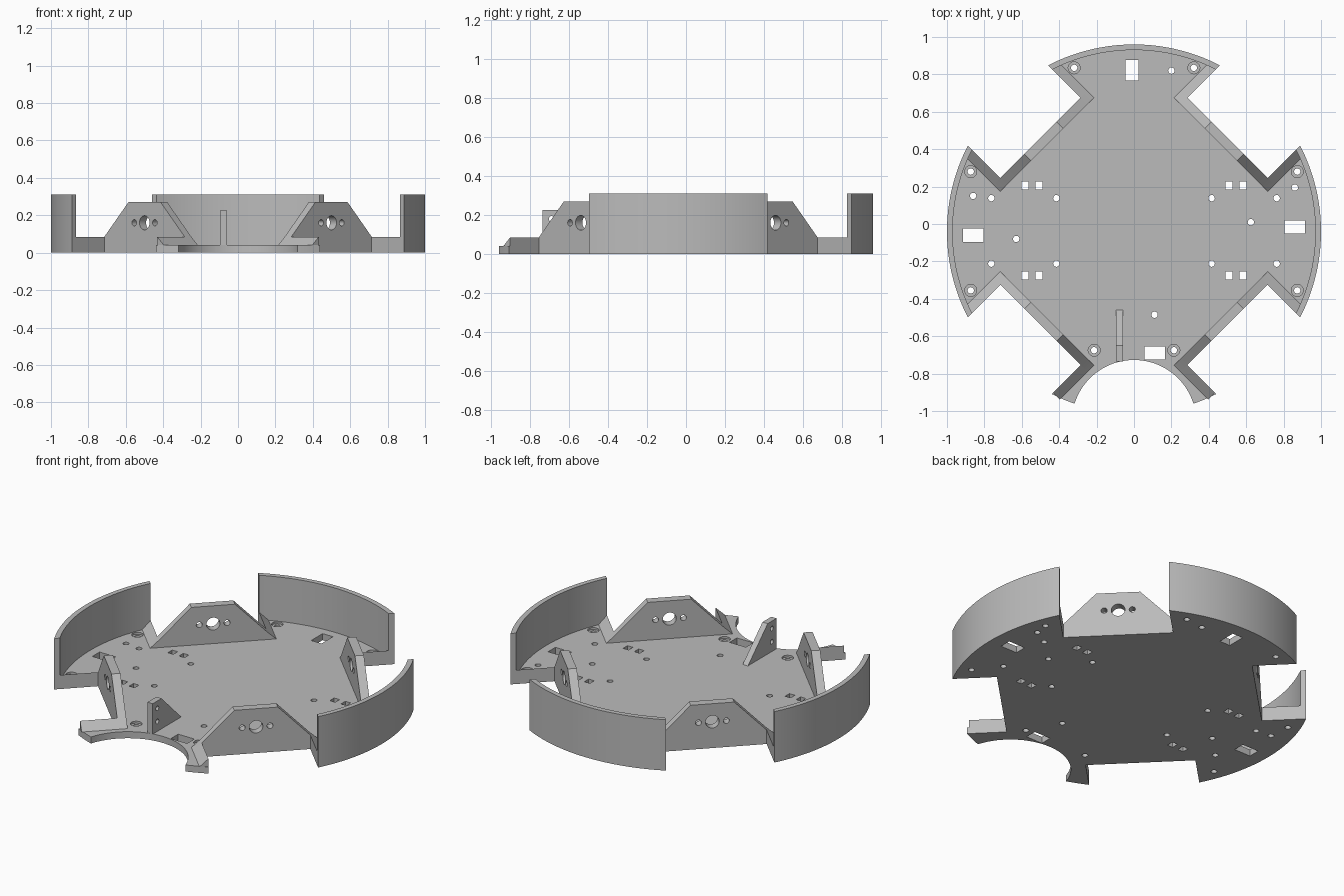
import bpy, bmesh
from math import sin, cos, radians, pi, asin, degrees

old = bpy.data.objects.get("Cube")
if old:
    bpy.data.objects.remove(old, do_unlink=True)

grey = bpy.data.materials.new("plastic grey")
grey.use_nodes = True
colour = (0.5, 0.5, 0.5, 1)
grey.diffuse_color = colour
grey.node_tree.nodes["Principled BSDF"].inputs["Base Color"].default_value = colour

CY = -0.04                 # centre of the round body
R, R_IN = 1.0, 0.97        # rim radii
T, LOW, TOP = 0.04, 0.085, 0.31
NOTCH_U, NOTCH_V, WALL = 0.707, 0.304, 0.05


def circle(x, y, r, n=24):
    return [(x + r * cos(2 * pi * i / n), y + r * sin(2 * pi * i / n)) for i in range(n)]


def rect(x, y, w, h):
    return [(x - w/2, y - h/2), (x + w/2, y - h/2), (x + w/2, y + h/2), (x - w/2, y + h/2)]


def prism(name, outlines, lo, hi, axis="z", turn=0, centre=0):
    """Extrude flat outlines along z or x into one object."""
    bm = bmesh.new()
    for pts in outlines:
        rings = []
        for t in (lo, hi):
            rings.append([bm.verts.new((a, b, t) if axis == "z" else (t, a, b)) for a, b in pts])
        bm.faces.new(rings[0])
        bm.faces.new(rings[1])
        for i in range(len(pts)):
            j = (i + 1) % len(pts)
            bm.faces.new((rings[0][i], rings[0][j], rings[1][j], rings[1][i]))
    bmesh.ops.recalc_face_normals(bm, faces=bm.faces)
    mesh = bpy.data.meshes.new(name)
    bm.to_mesh(mesh)
    bm.free()
    mesh.materials.append(grey)
    ob = bpy.data.objects.new(name, mesh)
    ob.location.y = centre
    ob.rotation_euler.z = radians(turn)
    bpy.context.collection.objects.link(ob)
    return ob


def activate(ob):
    bpy.ops.object.select_all(action="DESELECT")
    ob.select_set(True)
    bpy.context.view_layer.objects.active = ob


def cut(ob, cutter):
    cutter.hide_render = True
    mod = ob.modifiers.new("cut", "BOOLEAN")
    mod.operation, mod.solver, mod.object = "DIFFERENCE", "EXACT", cutter
    bpy.context.view_layer.update()
    activate(ob)
    bpy.ops.object.modifier_apply(modifier=mod.name)
    bpy.data.objects.remove(cutter, do_unlink=True)


def smooth(ob):
    activate(ob)
    bpy.ops.object.shade_smooth_by_angle(angle=radians(30))


# Base plate: disc with four diagonal notches and a round front cut-out
plate = prism("base_plate", [circle(0, CY, 0.974, 160)], 0, T)
for k in range(4):
    notch = [(NOTCH_U, -NOTCH_V), (1.3, -NOTCH_V), (1.3, NOTCH_V), (NOTCH_U, NOTCH_V)]
    cut(plate, prism("notch_cutter", [notch], -0.1, 0.5, turn=45 + 90 * k, centre=CY))
cut(plate, prism("front_cutter", [circle(0, -1.06, 0.333, 96)], -0.1, 0.5))

# Screw holes with shallow counterbores
screws = [(s * x, y) for s in (-1, 1)
          for x, y in ((0.32, 0.835), (0.873, 0.28), (0.873, -0.355), (0.213, -0.675))]
cut(plate, prism("bore_cutter", [circle(x, y, 0.032) for x, y in screws], T - 0.012, 0.1))

# Plain holes, square slots and rectangular openings
plain = [(s * x, y) for s in (-1, 1) for x in (0.415, 0.763) for y in (0.138, -0.212)]
plain += [(0.2, 0.82), (-0.86, 0.15), (0.86, 0.195), (0.625, 0.01), (-0.63, -0.08), (0.11, -0.485)]
holes = [circle(x, y, 0.017) for x, y in screws + plain]
holes += [rect(s * x, y, 0.037, 0.042) for s in (-1, 1) for x in (0.508, 0.583) for y in (0.205, -0.275)]
holes += [rect(-0.01, 0.823, 0.07, 0.11), rect(-0.86, -0.06, 0.11, 0.07),
          rect(0.86, -0.015, 0.11, 0.07), rect(0.11, -0.69, 0.11, 0.07)]
cut(plate, prism("hole_cutter", holes, -0.1, 0.2))
smooth(plate)

# Tall curved rims on the left, back and right lobes
outer = 45 - degrees(asin(NOTCH_V / R))
inner = 45 - degrees(asin(NOTCH_V / R_IN))
N = 40
for name, mid in (("left_rim", 0), ("back_rim", 90), ("right_rim", 180)):
    arc = []
    for r, a0, a1 in ((R, -outer, outer), (R_IN, inner, -inner)):
        for i in range(N + 1):
            a = radians(mid + a0 + (a1 - a0) * i / N)
            arc.append((r * cos(a), r * sin(a)))
    smooth(prism(name, [arc], 0, TOP, centre=CY))

# Motor mounts along each notch, with sloped lips on both sides
V_IN = NOTCH_V + WALL
trapezoid = [(-V_IN, T), (V_IN, T), (NOTCH_V, LOW), (0.122, 0.27), (-0.122, 0.27), (-NOTCH_V, LOW)]
for k, corner in enumerate(("back_left", "back_right", "front_right", "front_left")):
    turn = 45 + 90 * k
    mount = prism(corner + "_motor_mount", [trapezoid], NOTCH_U - WALL, NOTCH_U, "x", turn, CY)
    # the stubs beside the notch stop at its side planes
    bores = [circle(0, 0.16, 0.038, 32), circle(-0.078, 0.16, 0.017), circle(0.078, 0.16, 0.017)]
    cut(mount, prism("mount_cutter", bores, 0.5, 0.9, "x", turn, CY))
    smooth(mount)
    for side in (-1, 1):
        front = (corner == "front_right" and side == 1) or (corner == "front_left" and side == -1)
        lip = [(side * NOTCH_V, T), (side * NOTCH_V, LOW), (side * V_IN, T)]
        prism(corner + "_lip", [lip], NOTCH_U, 0.915 if front else 0.93, "x", turn, CY)

# Upright bracket near the front, with two holes
bracket = prism("front_bracket", [[(-0.735, T), (-0.46, T), (-0.65, 0.225), (-0.735, 0.225)]],
                -0.095, -0.06, "x")
cut(bracket, prism("bracket_cutter", [circle(-0.69, 0.18, 0.014), circle(-0.69, 0.1, 0.014)],
                   -0.2, 0.1, "x"))
smooth(bracket)
